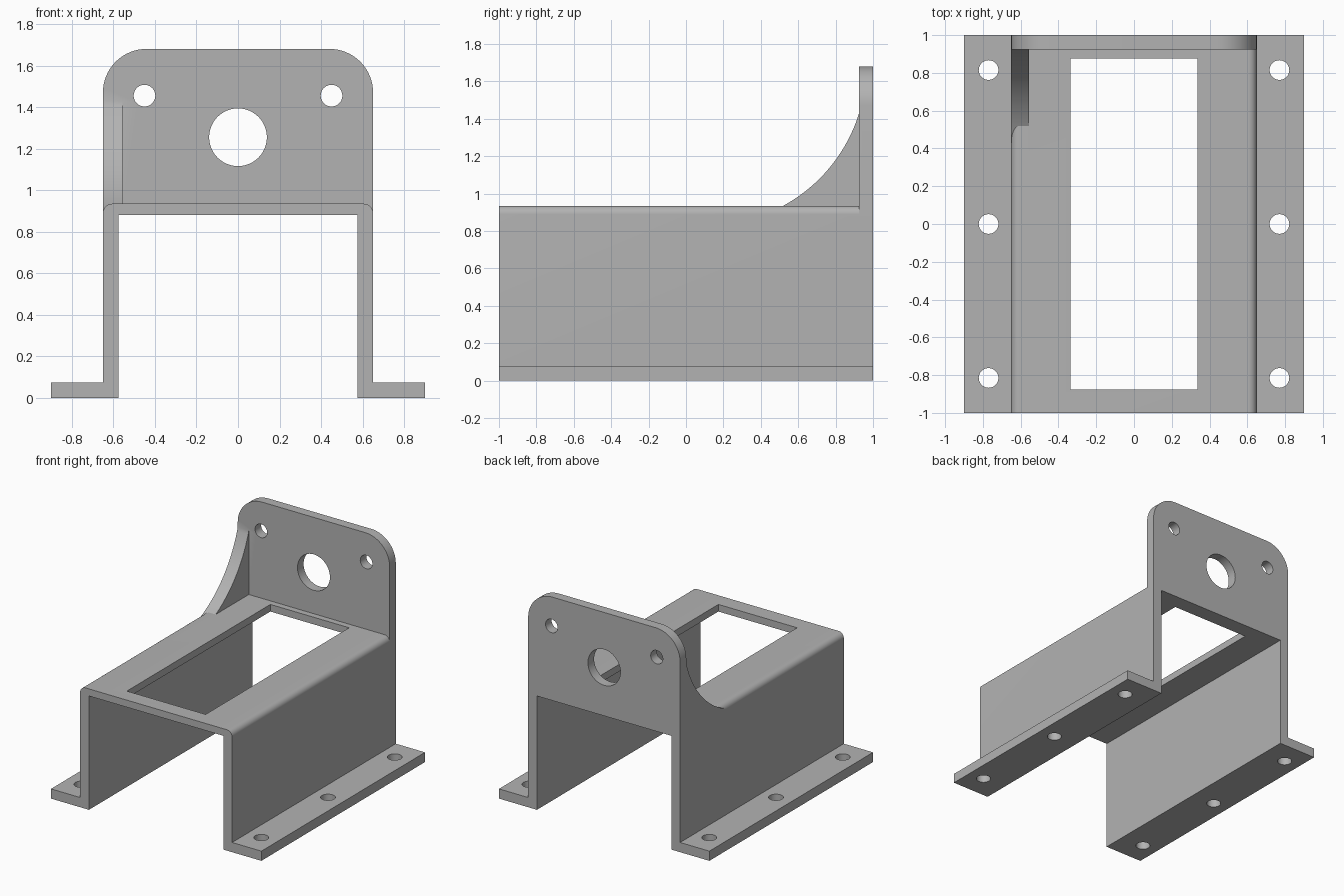
import bpy, bmesh, math
from mathutils import Vector

if "Cube" in bpy.data.objects:
    bpy.data.objects.remove(bpy.data.objects["Cube"])

grey = bpy.data.materials.new("plain_grey")
grey.diffuse_color = (0.45, 0.45, 0.45, 1)
grey.use_nodes = True
grey.node_tree.nodes["Principled BSDF"].inputs["Base Color"].default_value = grey.diffuse_color


def arc(cx, cz, r, a0, a1, n):
    """Points along an arc, angles in degrees."""
    return [(cx + r * math.cos(math.radians(a0 + (a1 - a0) * i / n)),
             cz + r * math.sin(math.radians(a0 + (a1 - a0) * i / n)))
            for i in range(n + 1)]


def prism(name, points, axis, lo, hi):
    """Extrude a 2D outline along one axis from lo to hi."""
    place = {"x": lambda u, v, d: (d, u, v),
             "y": lambda u, v, d: (u, d, v),
             "z": lambda u, v, d: (u, v, d)}[axis]
    bm = bmesh.new()
    face = bm.faces.new([bm.verts.new(place(u, v, lo)) for u, v in points])
    moved = bmesh.ops.extrude_face_region(bm, geom=[face])["geom"]
    shift = Vector(place(0, 0, hi - lo))
    bmesh.ops.translate(bm, vec=shift,
                        verts=[g for g in moved if isinstance(g, bmesh.types.BMVert)])
    bmesh.ops.recalc_face_normals(bm, faces=bm.faces)
    mesh = bpy.data.meshes.new(name)
    bm.to_mesh(mesh)
    bm.free()
    mesh.materials.append(grey)
    obj = bpy.data.objects.new(name, mesh)
    bpy.context.collection.objects.link(obj)
    return obj


def hole(axis, u, v, r, lo, hi):
    return prism("hole_cutter", arc(u, v, r, 0, 360, 48)[:-1], axis, lo, hi)


def combine(target, other, operation):
    """Apply a boolean and remove the helper."""
    bpy.context.view_layer.objects.active = target
    mod = target.modifiers.new("bool", "BOOLEAN")
    mod.operation, mod.solver, mod.object = operation, "EXACT", other
    bpy.ops.object.modifier_apply(modifier=mod.name)
    bpy.data.objects.remove(other)


# Hat-shaped channel: feet, walls and top with rounded outer edges
half = [(0.575, 0.88), (0.575, 0), (0.9, 0), (0.9, 0.075), (0.65, 0.075)]
half += arc(0.605, 0.89, 0.045, 0, 90, 10)
bracket = prism("mounting_bracket", half + [(-x, z) for x, z in reversed(half)],
                "y", -1, 1)

# Upright end plate with rounded top corners
plate = prism("end_plate", [(-0.65, 0.88), (0.65, 0.88)]
              + arc(0.44, 1.47, 0.21, 0, 90, 16)
              + arc(-0.44, 1.47, 0.21, 90, 180, 16), "y", 0.925, 1)
combine(bracket, plate, "UNION")

# Curved gusset on the left side
gusset = prism("gusset", arc(0.115, 1.68, 0.848, -69.6, -17.2, 28)
               + [(0.96, 1.43), (0.96, 0.885)], "x", -0.65, -0.555)
combine(bracket, gusset, "UNION")

# Window in the top, bolt holes in the feet and the plate
cutters = [prism("window_cutter", [(-0.337, -0.877), (0.337, -0.877),
                                   (0.337, 0.877), (-0.337, 0.877)], "z", 0.7, 1.0)]
for side in (-1, 1):
    cutters += [hole("z", side * 0.77, y, 0.052, -0.1, 0.2) for y in (-0.815, 0, 0.815)]
    cutters.append(hole("y", side * 0.45, 1.455, 0.052, 0.8, 1.1))
cutters.append(hole("y", 0, 1.255, 0.139, 0.8, 1.1))
for cutter in cutters:
    combine(bracket, cutter, "DIFFERENCE")

bpy.ops.object.select_all(action="DESELECT")
bracket.select_set(True)
bpy.context.view_layer.objects.active = bracket
bpy.ops.object.shade_smooth_by_angle(angle=math.radians(25))
